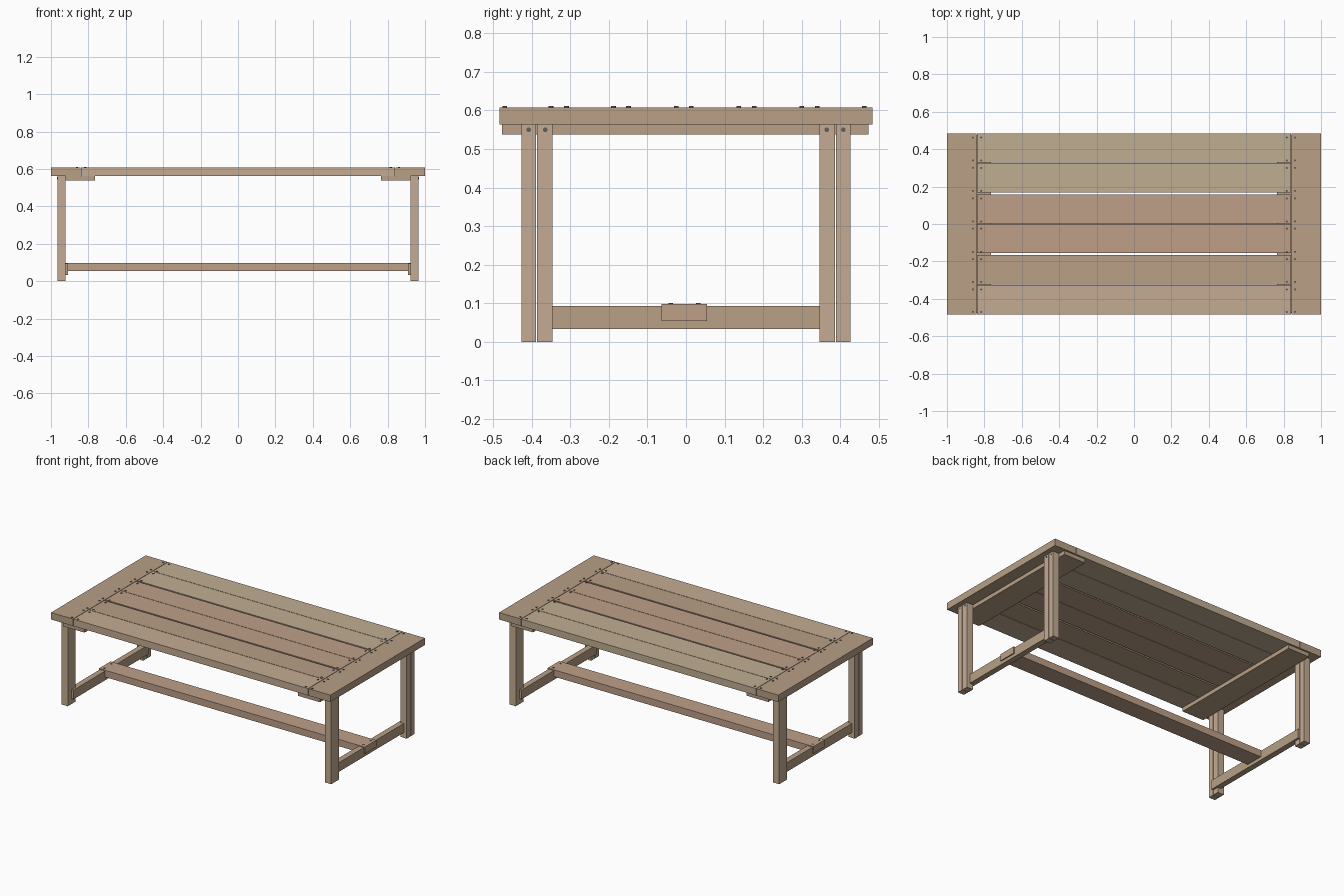
import bpy, bmesh
from mathutils import Matrix

if "Cube" in bpy.data.objects:
    bpy.data.objects.remove(bpy.data.objects["Cube"])


def material(name, rgb):
    m = bpy.data.materials.new(name)
    m.diffuse_color = (*rgb, 1)
    m.use_nodes = True
    m.node_tree.nodes["Principled BSDF"].inputs["Base Color"].default_value = m.diffuse_color
    return m


TAN = material("tan_wood", (0.55, 0.41, 0.29))
OLIVE = material("olive_wood", (0.53, 0.42, 0.29))
BROWN = material("brown_wood", (0.48, 0.35, 0.24))
PINK = material("pink_wood", (0.52, 0.35, 0.25))
STEEL = material("dark_steel", (0.13, 0.11, 0.10))


def finish(name, bm, mat):
    me = bpy.data.meshes.new(name)
    bm.to_mesh(me)
    bm.free()
    ob = bpy.data.objects.new(name, me)
    me.materials.append(mat)
    bpy.context.collection.objects.link(ob)
    return ob


def board(name, x, y, z, mat):
    """Square-cut board given its extents on each axis."""
    bm = bmesh.new()
    size = [b - a for a, b in (x, y, z)]
    mid = [(a + b) / 2 for a, b in (x, y, z)]
    bmesh.ops.create_cube(bm, size=1, matrix=Matrix.Translation(mid) @ Matrix.Diagonal((*size, 1)))
    return finish(name, bm, mat)


def heads(name, points, radius, depth, axis="Z"):
    """Flat round screw or bolt heads at the given points."""
    bm = bmesh.new()
    turn = Matrix.Rotation(1.5707963, 4, "Y") if axis == "X" else Matrix.Identity(4)
    for p in points:
        bmesh.ops.create_cone(bm, cap_ends=True, segments=12, radius1=radius, radius2=radius,
                              depth=depth, matrix=Matrix.Translation(p) @ turn)
    return finish(name, bm, STEEL)


def span(s, a, b):
    return tuple(sorted((s * a, s * b)))


TOP = (0.563, 0.608)

# six long planks of the table top
planks = [(-0.484, -0.327, TAN), (-0.324, -0.167, BROWN), (-0.156, -0.001, PINK),
          (0.002, 0.159, PINK), (0.169, 0.326, OLIVE), (0.329, 0.484, OLIVE)]
for i, (a, b, mat) in enumerate(planks):
    board(f"top_plank_{i + 1}", (-0.84, 0.84), (a, b), TOP, mat)

screw_rows = [-0.47, -0.35, -0.31, -0.188, -0.149, -0.025,
              0.014, 0.137, 0.177, 0.30, 0.34, 0.462]

for s, end in ((-1, "left"), (1, "right")):
    # end board across the planks, and the batten under the joint
    board(f"{end}_end_board", span(s, 0.843, 1.0), (-0.484, 0.484), TOP, BROWN)
    board(f"{end}_batten", span(s, 0.765, 0.921), (-0.477, 0.473), (0.538, 0.563), BROWN)
    heads(f"{end}_top_screws", [(s * x, y, 0.6085) for x in (0.817, 0.861) for y in screw_rows],
          0.006, 0.005)

    # doubled legs with bolt heads
    for t, side in ((-1, "front"), (1, "back")):
        board(f"{end}_{side}_leg_outer", span(s, 0.921, 0.966), span(t, 0.3885, 0.426), (0, 0.563), TAN)
        board(f"{end}_{side}_leg_inner", span(s, 0.921, 0.966), span(t, 0.346, 0.3865), (0, 0.563), TAN)
        heads(f"{end}_{side}_leg_bolts", [(s * 0.966, t * y, 0.55) for y in (0.365, 0.408)],
              0.006, 0.003, "X")

    # low cross rail let into the inner legs
    board(f"{end}_cross_rail", span(s, 0.908, 0.945), (-0.387, 0.387), (0.033, 0.093), BROWN)
    heads(f"{end}_stretcher_screws", [(s * 0.927, y, 0.098) for y in (-0.04, 0.032)], 0.006, 0.004)

# long stretcher passing through both cross rails
board("long_stretcher", (-0.952, 0.952), (-0.063, 0.055), (0.054, 0.098), PINK)
